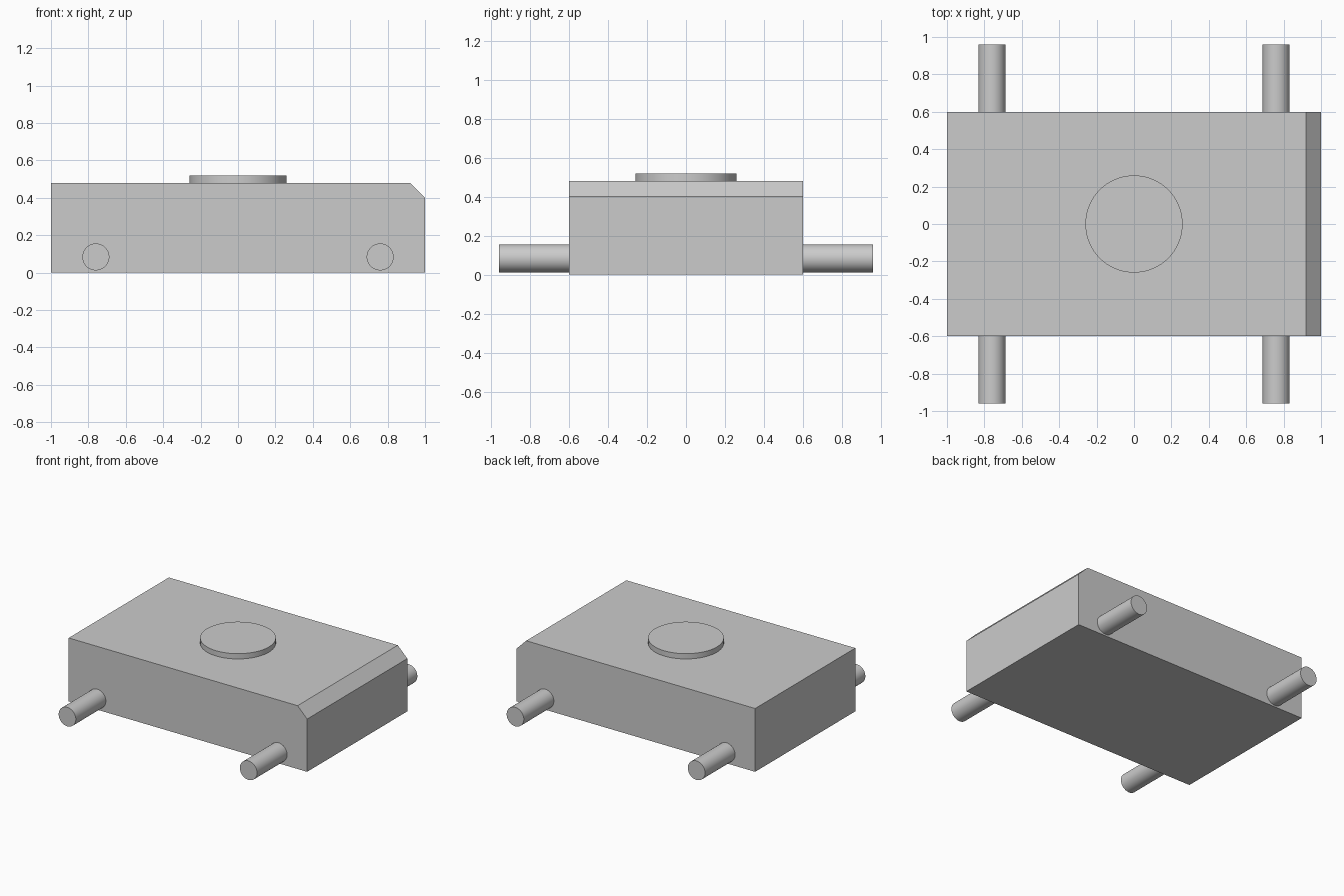
import bpy, bmesh, math

cube = bpy.data.objects.get("Cube")
if cube:
    bpy.data.objects.remove(cube, do_unlink=True)

grey = bpy.data.materials.new("light_grey")
grey.use_nodes = True
colour = (0.6, 0.6, 0.6, 1)
grey.diffuse_color = colour
grey.node_tree.nodes["Principled BSDF"].inputs["Base Color"].default_value = colour


def cylinder(name, radius, depth, location, rotation=(0, 0, 0)):
    bpy.ops.mesh.primitive_cylinder_add(vertices=64, radius=radius, depth=depth,
                                        location=location, rotation=rotation)
    obj = bpy.context.object
    obj.name = name
    obj.data.materials.append(grey)
    bpy.ops.object.shade_smooth_by_angle(angle=math.radians(30))
    return obj


# Body: side profile with one chamfered top edge, extruded along y
profile = [(-1, 0), (1, 0), (1, 0.4), (0.92, 0.48), (-1, 0.48)]
bm = bmesh.new()
face = bm.faces.new([bm.verts.new((x, -0.6, z)) for x, z in profile])
extruded = bmesh.ops.extrude_face_region(bm, geom=[face])["geom"]
bmesh.ops.translate(bm, vec=(0, 1.2, 0),
                    verts=[v for v in extruded if isinstance(v, bmesh.types.BMVert)])
bmesh.ops.recalc_face_normals(bm, faces=bm.faces)
mesh = bpy.data.meshes.new("body")
bm.to_mesh(mesh)
bm.free()
mesh.materials.append(grey)
body = bpy.data.objects.new("body", mesh)
bpy.context.collection.objects.link(body)

# Raised round pad on top
cylinder("top_disc", 0.26, 0.06, (0, 0, 0.49))

# Four round pins, seated slightly into the front and back walls
for y_name, y_sign in (("front", -1), ("back", 1)):
    for x_name, x_sign in (("right", -1), ("left", 1)):
        cylinder(f"{y_name}_{x_name}_pin", 0.072, 0.4,
                 (x_sign * 0.76, y_sign * 0.76, 0.084), (math.pi / 2, 0, 0))
